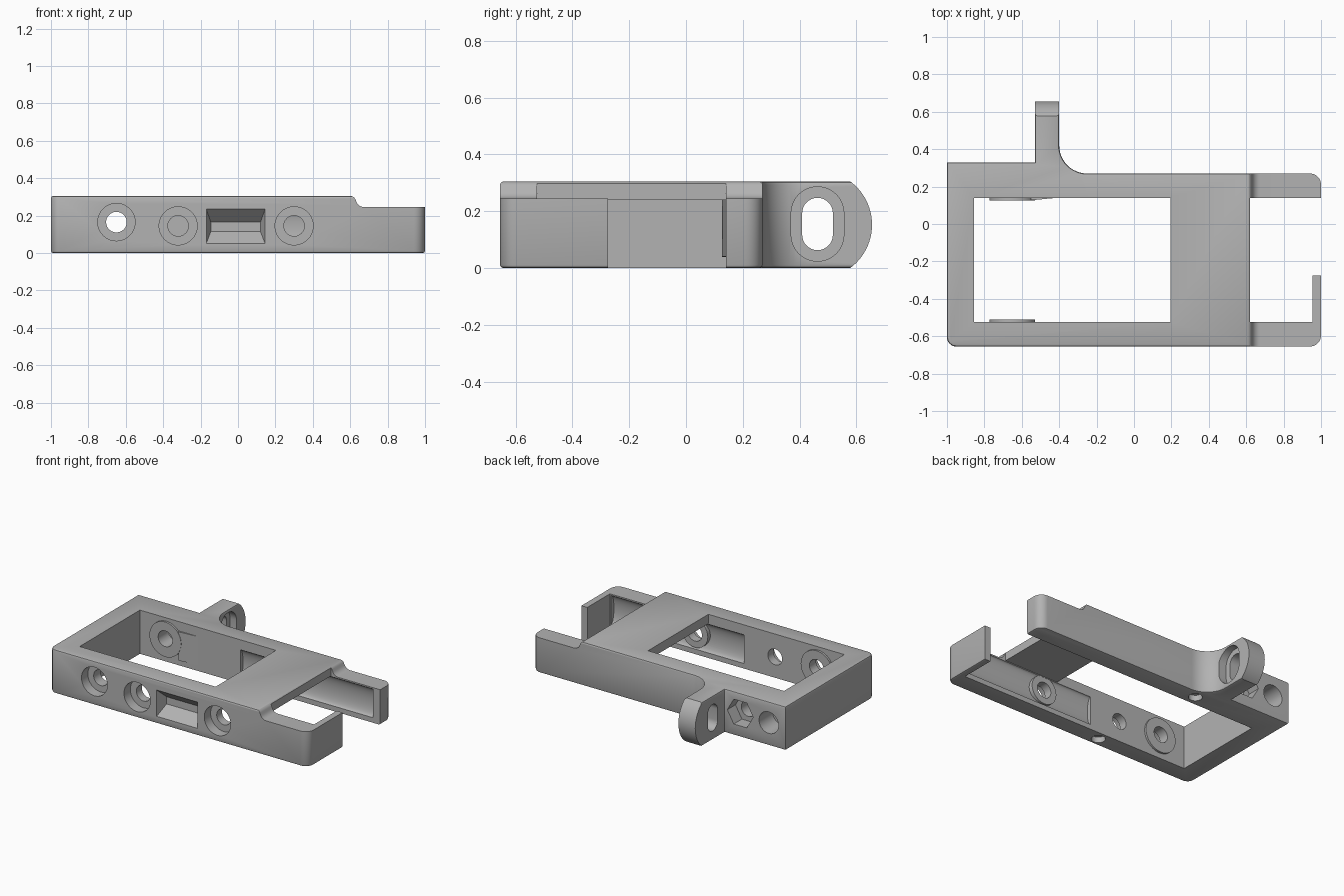
import bpy, bmesh, math
from math import sin, cos, pi, radians

cube = bpy.data.objects.get("Cube")
if cube:
    bpy.data.objects.remove(cube, do_unlink=True)

grey = bpy.data.materials.new("mid_grey")
grey.use_nodes = True
grey.diffuse_color = (0.45, 0.45, 0.45, 1)
grey.node_tree.nodes["Principled BSDF"].inputs["Base Color"].default_value = (0.45, 0.45, 0.45, 1)

H = 0.305            # frame height
FRONT, BACK = -0.525, 0.14   # inner faces of the two rails


def arc(cx, cy, r, a0, a1, n=8, ry=None):
    """Points on an arc, angles in degrees."""
    ry = ry or r
    steps = [radians(a0 + (a1 - a0) * i / n) for i in range(n + 1)]
    return [(cx + r * cos(a), cy + ry * sin(a)) for a in steps]


def circle(cx, cy, r, n=40, ry=None):
    return arc(cx, cy, r, 0, 360, n, ry)[:-1]


def rect(a0, a1, b0, b1):
    return [(a0, b0), (a1, b0), (a1, b1), (a0, b1)]


def slot(cy, cz, r, half):
    return arc(cy, cz + half, r, 0, 180, 16) + arc(cy, cz - half, r, 180, 360, 16)


def prism(name, pts, axis, lo, hi, taper=None, chamfer=0):
    """Extrude a 2D profile along an axis; taper maps the far end profile."""
    place = {"x": lambda p, d: (d, p[0], p[1]),
             "y": lambda p, d: (p[0], d, p[1]),
             "z": lambda p, d: (p[0], p[1], d)}[axis]
    bm = bmesh.new()
    a = [bm.verts.new(place(p, lo)) for p in pts]
    b = [bm.verts.new(place(p, hi)) for p in (taper or pts)]
    bm.faces.new(a)
    bm.faces.new(b)
    for i in range(len(a)):
        j = (i + 1) % len(a)
        bm.faces.new((a[i], a[j], b[j], b[i]))
    bmesh.ops.recalc_face_normals(bm, faces=bm.faces)
    if chamfer:
        rims = [e for e in bm.edges if abs(e.verts[0].co.z - e.verts[1].co.z) < 1e-5]
        bmesh.ops.bevel(bm, geom=rims, offset=chamfer, segments=2, profile=0.5, affect="EDGES")
    me = bpy.data.meshes.new(name)
    bm.to_mesh(me)
    bm.free()
    me.materials.append(grey)
    ob = bpy.data.objects.new(name, me)
    bpy.context.collection.objects.link(ob)
    return ob


# Outer body with rounded corners, rear tab and fillet
outline = (arc(-0.95, -0.605, 0.05, 180, 270) + arc(0.94, -0.595, 0.06, 270, 360)
           + arc(0.94, 0.21, 0.06, 0, 90) + arc(-0.25, 0.42, 0.15, 270, 180, 12)
           + [(-0.4, 0.66), (-0.53, 0.66), (-0.53, 0.33), (-1, 0.33)])
frame = prism("clamp_frame", outline, "z", 0, H, chamfer=0.012)


def combine(tool, op):
    tool.hide_render = True
    mod = frame.modifiers.new(op.lower(), "BOOLEAN")
    mod.operation, mod.solver, mod.object = op, "EXACT", tool
    bpy.context.view_layer.objects.active = frame
    bpy.ops.object.modifier_apply(modifier=mod.name)
    bpy.data.objects.remove(tool, do_unlink=True)


def cut(*args, **kw):
    combine(prism("cutter", *args, **kw), "DIFFERENCE")


def add(*args, **kw):
    combine(prism("pad", *args, **kw), "UNION")


# Window, open right end with hook, and space under the bridge
cut(rect(-0.855, 0.195, FRONT, BACK), "z", -0.1, 0.5)
cut([(0.62, FRONT), (0.955, FRONT), (0.955, -0.275), (1.1, -0.275), (1.1, BACK), (0.62, BACK)],
    "z", -0.1, 0.5)
cut(rect(0.15, 0.7, FRONT, BACK), "z", -0.1, 0.24)

# Step down from the bridge to the low arms
step = ([(0.59, 0.4), (0.59, H + 0.001)] + arc(0.6, 0.275, 0.03, 90, 20, 6)
        + arc(0.675, 0.29, 0.045, 200, 270, 6) + [(1.1, 0.245), (1.1, 0.4)])
cut(step, "y", -0.9, 0.9)

# Round end of the rear tab
cut(arc(0.465, H / 2, 0.19, 54, -54, 24) + [(0.577, -0.1), (0.8, -0.1), (0.8, 0.4), (0.577, 0.4)],
    "x", -0.7, -0.3)

# Shallow hollow inside each rail
for y in (FRONT, BACK):
    cut(circle(y, 0.135, 0.03, 48, 0.1), "x", -0.08, 0.945)

# Raised pads on the inner rail faces
add(circle(-0.65, 0.16, 0.122), "y", FRONT - 0.02, FRONT + 0.014)
add(circle(-0.65, 0.16, 0.122), "y", BACK - 0.014, BACK + 0.02)
add([(-0.55, BACK + 0.01), (-0.55, BACK - 0.013), (-0.4, BACK + 0.001), (-0.4, BACK + 0.01)],
    "z", 0.04, 0.24)
add(circle(0.3, 0.145, 0.1), "y", FRONT - 0.05, FRONT - 0.001)

# Counterbored screw holes in the front rail
for x, z, r in ((-0.65, 0.165, 0.1), (-0.32, 0.145, 0.102), (0.3, 0.145, 0.102)):
    cut(circle(x, z, r), "y", -0.8, -0.585)
    cut(circle(x, z, 0.055), "y", -0.62, -0.45)

# Rear through hole with hexagonal nut recess, and blind hole beside it
cut(circle(-0.65, 0.165, 0.055), "y", 0.05, 0.4)
cut(circle(-0.65, 0.165, 0.1, 6), "y", 0.24, 0.4)
cut(circle(-0.87, 0.16, 0.075), "y", 0.18, 0.4)

# Sloped finger pocket in the front
cut(rect(-0.17, 0.145, 0.05, 0.235), "y", -0.656, -0.58, taper=rect(-0.145, 0.12, 0.115, 0.165))

# Slot through the tab, recessed on its left face
cut(slot(0.463, 0.155, 0.054, 0.038), "x", -0.7, -0.3)
cut(slot(0.463, 0.155, 0.093, 0.038), "x", -0.45, -0.3)

# Small blind holes underneath
for x, y in ((-0.2, -0.59), (-0.33, 0.21)):
    cut(circle(x, y, 0.045, 24), "z", -0.1, 0.04)

bpy.ops.object.select_all(action="DESELECT")
frame.select_set(True)
bpy.context.view_layer.objects.active = frame
bpy.ops.object.shade_smooth_by_angle(angle=radians(30))
